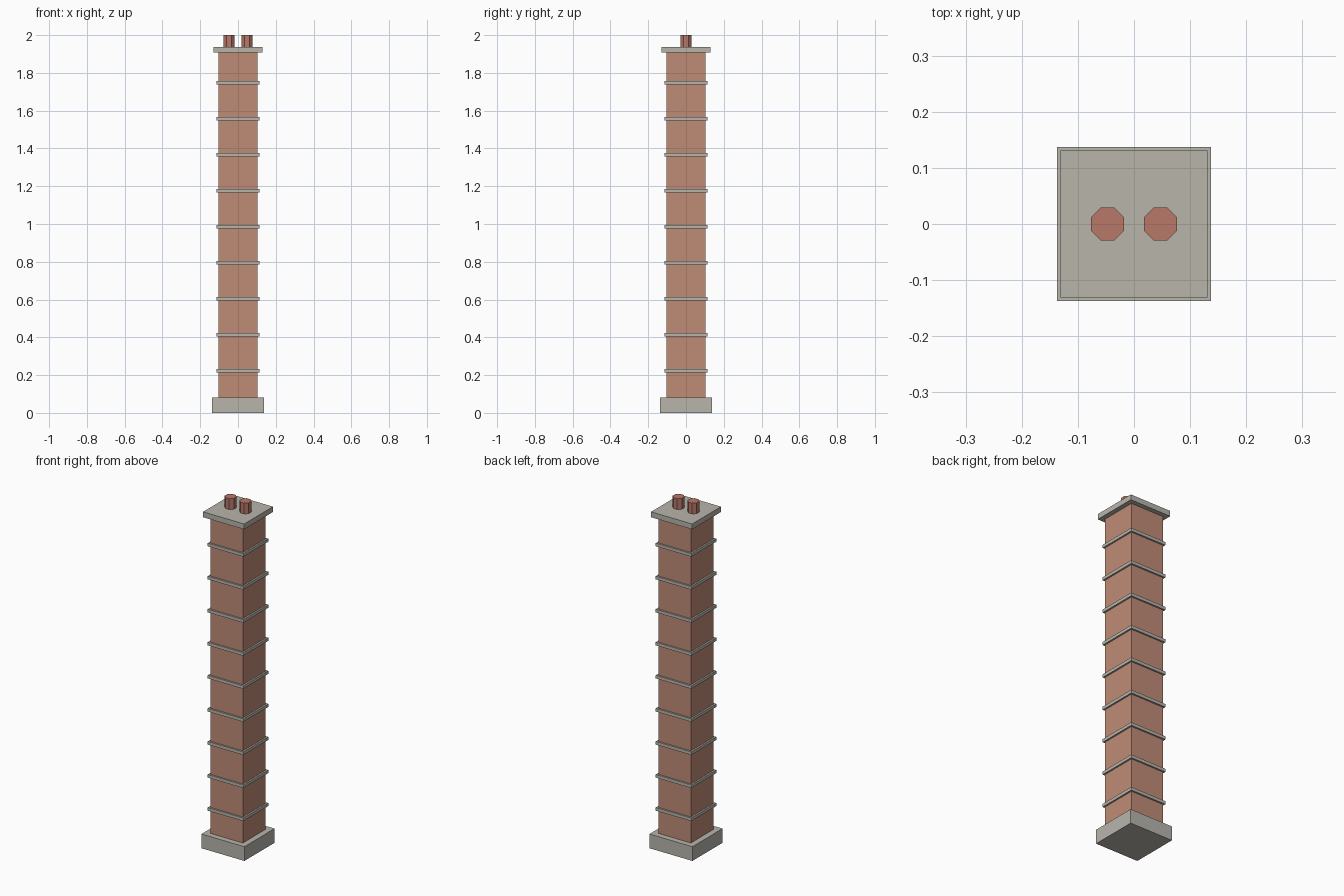
import bpy
from math import radians

if "Cube" in bpy.data.objects:
    bpy.data.objects.remove(bpy.data.objects["Cube"])


def material(name, rgb):
    m = bpy.data.materials.new(name)
    m.diffuse_color = (*rgb, 1)
    m.use_nodes = True
    m.node_tree.nodes["Principled BSDF"].inputs["Base Color"].default_value = m.diffuse_color
    return m


brick = material("brick", (0.52, 0.26, 0.18))
stone = material("stone", (0.48, 0.46, 0.41))
clay = material("clay", (0.48, 0.19, 0.14))


def slab(name, half, z0, z1, mat):
    """Square block from z0 to z1."""
    bpy.ops.mesh.primitive_cube_add(size=1, location=(0, 0, (z0 + z1) / 2))
    ob = bpy.context.object
    ob.name = name
    ob.scale = (2 * half, 2 * half, z1 - z0)
    bpy.ops.object.transform_apply(location=False, rotation=False, scale=True)
    ob.data.materials.append(mat)


# Plinth, brick shaft and capping slab
slab("base", 0.137, 0, 0.082, stone)
slab("shaft", 0.104, 0.082, 1.907, brick)
slab("cap", 0.131, 1.907, 1.938, stone)

# Evenly spaced mortar bands
for i in range(9):
    z = 0.223 + i * 0.1905
    slab(f"band_{i + 1}", 0.1135, z - 0.009, z + 0.009, stone)

# Octagonal chimney pots
for side, x in (("left", -0.0475), ("right", 0.0475)):
    bpy.ops.mesh.primitive_cylinder_add(
        vertices=8, radius=0.0317, depth=0.062,
        location=(x, 0, 1.969), rotation=(0, 0, radians(22.5)))
    pot = bpy.context.object
    pot.name = f"pot_{side}"
    pot.data.materials.append(clay)
